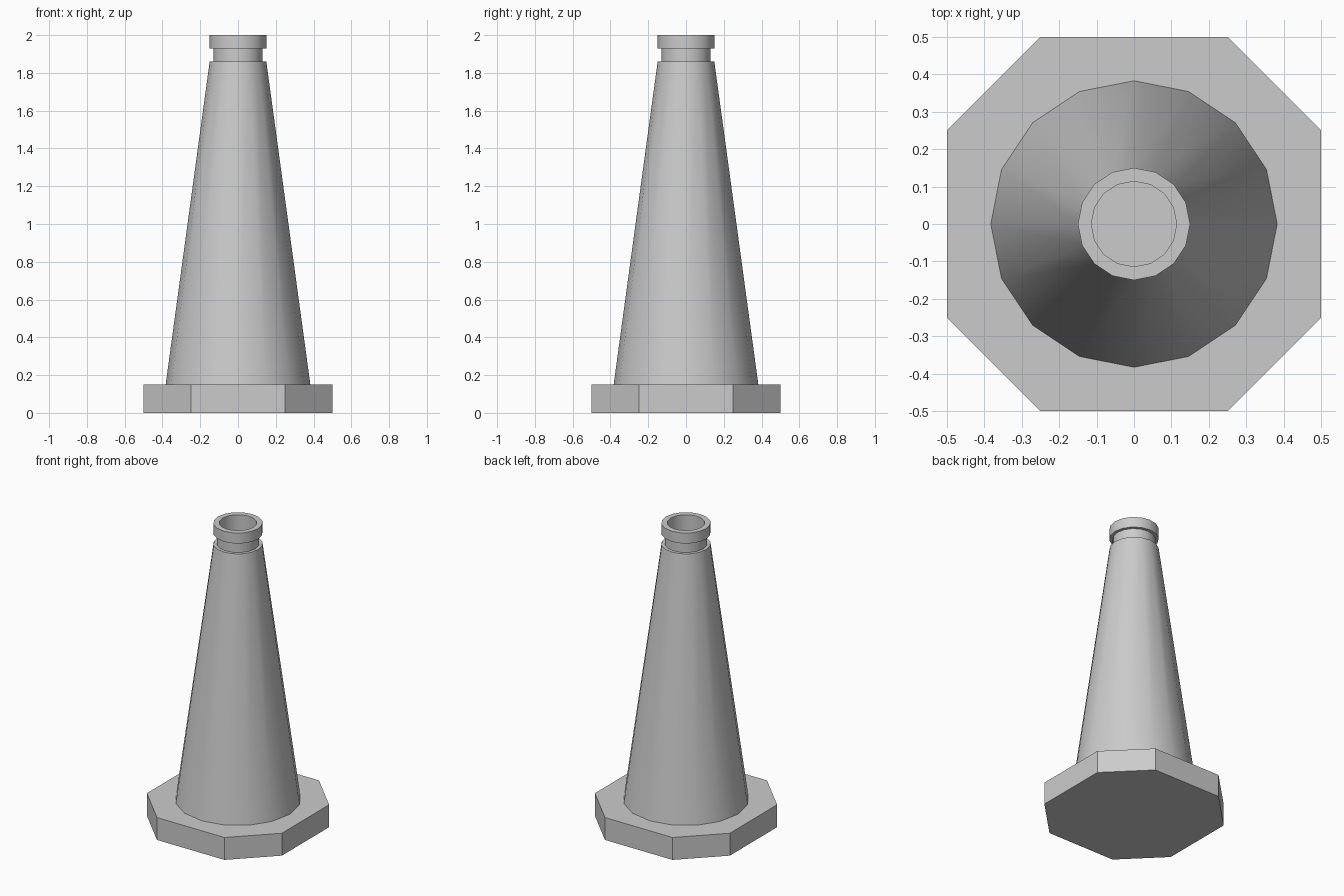
import bpy, bmesh
from math import cos, sin, pi, radians

if "Cube" in bpy.data.objects:
    bpy.data.objects.remove(bpy.data.objects["Cube"])

SIDES = 16


def finish(name, bm, smooth=False):
    bmesh.ops.recalc_face_normals(bm, faces=bm.faces)
    mesh = bpy.data.meshes.new(name)
    bm.to_mesh(mesh)
    bm.free()
    ob = bpy.data.objects.new(name, mesh)
    bpy.context.collection.objects.link(ob)
    if smooth:
        bpy.ops.object.select_all(action='DESELECT')
        ob.select_set(True)
        bpy.context.view_layer.objects.active = ob
        bpy.ops.object.shade_smooth_by_angle(angle=radians(30))
    return ob


# Base: square slab with cut corners
bm = bmesh.new()
outline = [(.5, -.25), (.5, .25), (.25, .5), (-.25, .5),
           (-.5, .25), (-.5, -.25), (-.25, -.5), (.25, -.5)]
slab = bm.faces.new([bm.verts.new((x, y, 0)) for x, y in outline])
top = bmesh.ops.extrude_face_region(bm, geom=[slab], use_keep_orig=True)
bmesh.ops.translate(bm, vec=(0, 0, .15),
                    verts=[v for v in top['geom'] if isinstance(v, bmesh.types.BMVert)])
finish("base", bm)

# Cone body, neck, lip ring and recessed opening as one turned profile
profile = [(.383, .15), (.15, 1.86), (.13, 1.86), (.13, 1.93),
           (.15, 1.93), (.15, 2.0), (.114, 2.0), (.114, 1.86)]
bm = bmesh.new()
rings = [[bm.verts.new((r * cos(2 * pi * i / SIDES), r * sin(2 * pi * i / SIDES), z))
          for i in range(SIDES)] for r, z in profile]
for lower, upper in zip(rings, rings[1:]):
    for i in range(SIDES):
        j = (i + 1) % SIDES
        bm.faces.new((lower[i], lower[j], upper[j], upper[i]))
bm.faces.new(rings[0][::-1])
bm.faces.new(rings[-1])
finish("cone_body", bm, smooth=True)
